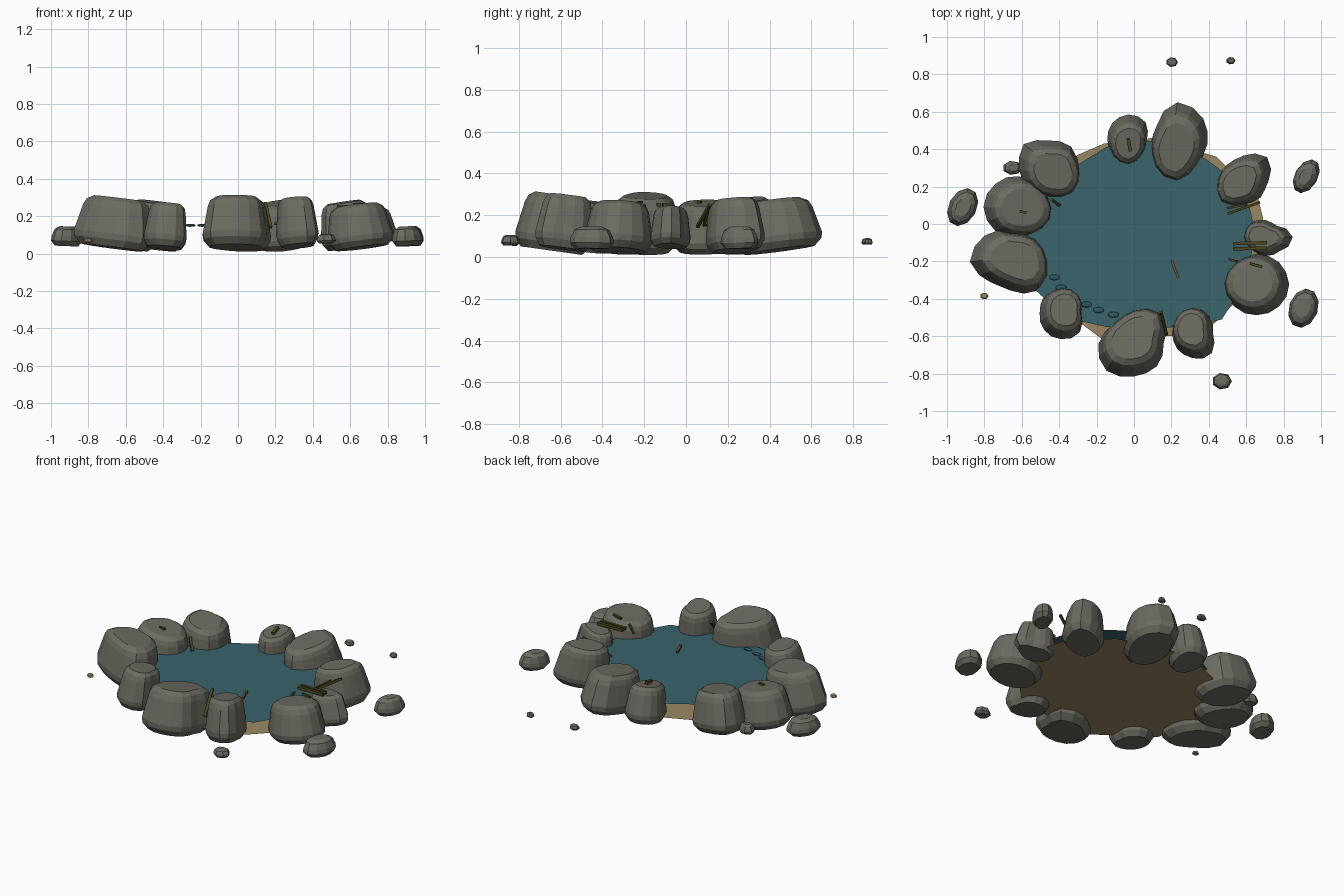
import bpy, bmesh, math, random
from mathutils import Vector, Matrix

if "Cube" in bpy.data.objects:
    bpy.data.objects.remove(bpy.data.objects["Cube"])

random.seed(4)


def mat(name, r, g, b):
    m = bpy.data.materials.new(name)
    m.diffuse_color = (r, g, b, 1)
    m.use_nodes = True
    m.node_tree.nodes["Principled BSDF"].inputs["Base Color"].default_value = m.diffuse_color
    return m


STONE = mat("grey_stone", 0.150, 0.148, 0.120)
WATER = mat("pond_water", 0.042, 0.125, 0.148)
SAND = mat("sand", 0.330, 0.245, 0.125)
REED = mat("olive_reed", 0.075, 0.065, 0.014)
TWIG = mat("brown_twig", 0.150, 0.085, 0.032)
RIPPLE = mat("deep_ripple", 0.030, 0.100, 0.130)


def finish(name, bm, material):
    bmesh.ops.recalc_face_normals(bm, faces=bm.faces)
    me = bpy.data.meshes.new(name)
    bm.to_mesh(me)
    bm.free()
    me.materials.append(material)
    ob = bpy.data.objects.new(name, me)
    bpy.context.collection.objects.link(ob)
    return ob


def loft(name, rings, material):
    """Closed solid through a stack of equal-length rings."""
    bm = bmesh.new()
    rows = [[bm.verts.new(p) for p in ring] for ring in rings]
    n = len(rows[0])
    for lo, hi in zip(rows, rows[1:]):
        for i in range(n):
            j = (i + 1) % n
            bm.faces.new((lo[i], lo[j], hi[j], hi[i]))
    bm.faces.new(rows[0][::-1])
    bm.faces.new(rows[-1])
    return finish(name, bm, material)


# (scale, height fraction) side profile of every stone
PROFILE = [(0.80, 0.0), (0.97, 0.14), (1.0, 0.26), (0.86, 0.80), (0.79, 0.92), (0.62, 1.0)]


def stone(name, x, y, z0, z1, outline, tilt, material=STONE, profile=PROFILE):
    """Tapered stone from an (dx, dy) outline, leaning in towards the pond."""
    out = Vector((x, y, 0)).normalized()
    turn = Matrix.Rotation(tilt, 3, Vector((0, 0, 1)).cross(-out))
    base = Vector((x, y, (z0 + z1) / 2))
    h = z1 - z0
    rings = [[base + turn @ Vector((dx * s, dy * s, (f - 0.5) * h)) for dx, dy in outline]
             for s, f in profile]
    return loft(name, rings, material)


def boulder(name, x, y, z1, radii, z0=0.03):
    """Radii are read every 45 degrees, with in-between points added."""
    pts = []
    n = len(radii)
    for i in range(n):
        a, b, c, d = (radii[(i + k) % n] for k in (-1, 0, 1, 2))
        mid = (9 * (b + c) - a - d) / 16
        for t, r in ((i, b), (i + 0.5, mid)):
            r *= random.uniform(0.99, 1.03)
            ang = t * math.tau / n
            pts.append((r * math.cos(ang), r * math.sin(ang)))
    stone(name, x, y, z0, z1, pts, math.radians(8))


# Ring of boulders around the pond
boulder("boulder_back", -.03, .445, .255, (.10, .13, .135, .12, .11, .12, .135, .11))
boulder("boulder_back_right", .23, .42, .27, (.155, .19, .225, .15, .14, .17, .20, .155))
boulder("boulder_right_upper", .58, .23, .275, (.13, .175, .13, .12, .14, .165, .13, .125))
boulder("boulder_right_small", .70, -.07, .235, (.145, .085, .09, .11, .12, .10, .10, .105), .05)
boulder("boulder_right_lower", .65, -.32, .26, (.17, .17, .16, .165, .18, .17, .16, .165))
boulder("boulder_front_right", .31, -.58, .295, (.11, .13, .14, .12, .11, .115, .13, .145), .04)
boulder("boulder_front", 0, -.63, .30, (.16, .22, .18, .15, .19, .21, .175, .175))
boulder("boulder_front_left", -.385, -.47, .265, (.11, .135, .135, .125, .115, .13, .14, .14))
boulder("boulder_left_lower", -.65, -.20, .295, (.20, .18, .16, .20, .215, .15, .15, .21))
boulder("boulder_left_upper", -.61, .09, .26, (.18, .16, .16, .175, .185, .175, .155, .175))
boulder("boulder_back_left", -.45, .29, .275, (.165, .165, .15, .185, .155, .15, .15, .18))

# Loose stones and pebbles: x, y, rx, ry, turn, z0, z1
PEBBLE = [(0.75, 0.0), (1.0, 0.25), (0.97, 0.5), (0.8, 0.85), (0.5, 1.0)]
LOOSE = [
    (-.915, .09, .075, .108, -28, .04, .145),
    (-.65, .30, .052, .038, 0, .05, .11),
    (.92, .255, .062, .098, -30, .04, .145),
    (.905, -.45, .078, .108, -20, .04, .145),
    (.47, -.84, .053, .045, 0, .055, .105),
    (.203, .865, .032, .026, 0, .06, .09),
    (.517, .873, .025, .020, 0, .06, .088),
    (-.80, -.385, .022, .018, 0, .06, .08),
]
for k, (x, y, rx, ry, deg, z0, z1) in enumerate(LOOSE):
    spin = Matrix.Rotation(math.radians(deg), 2)
    n = 10 if rx > .06 else 7
    pts = [spin @ Vector((rx * math.cos(i * math.tau / n), ry * math.sin(i * math.tau / n)))
           for i in range(n)]
    stone(f"loose_stone_{k + 1}", x, y, z0, z1, pts, 0.04, SAND if k == 7 else STONE, PEBBLE)


# Water surface and the sand bed beneath it
def sheet(name, z, outline, material):
    bm = bmesh.new()
    face = bm.faces.new([bm.verts.new((x, y, z)) for x, y in outline])
    ob = finish(name, bm, material)
    if ob.data.polygons[0].normal.z < 0:
        ob.data.flip_normals()


sheet("water", .147, [
    (-.55, .05), (-.45, .22), (-.28, .33), (-.15, .41), (0, .45), (.12, .44), (.38, .35),
    (.45, .30), (.56, .20), (.62, .08), (.65, -.05), (.60, -.30), (.47, -.51), (.35, -.54),
    (.10, -.56), (-.15, -.55), (-.28, -.52), (-.42, -.45), (-.52, -.36), (-.58, -.15)], WATER)
sheet("sand_bed", .065, [
    (-.60, 0), (-.42, .28), (-.30, .37), (-.16, .43), (.10, .46), (.44, .36), (.55, .25),
    (.66, .15), (.69, .03), (.66, -.30), (.43, -.53), (.35, -.60), (.10, -.60), (-.15, -.63),
    (-.30, -.52), (-.50, -.38)], SAND)

# Small flat ripples near the front left shore
for k, (x, y) in enumerate([(-.425, -.285), (-.39, -.34), (-.255, -.43), (-.19, -.46), (-.11, -.485)]):
    bm = bmesh.new()
    bmesh.ops.create_uvsphere(bm, u_segments=12, v_segments=6, radius=1,
                              matrix=Matrix.Translation((x, y, .151)) @ Matrix.Diagonal((.029, .016, .008, 1)))
    finish(f"ripple_{k + 1}", bm, RIPPLE)


# Reeds and twigs: thin bars between two points
def bar(name, a, b, width, material):
    a, b = Vector(a), Vector(b)
    d = b - a
    bm = bmesh.new()
    bmesh.ops.create_cube(bm, size=1, matrix=Matrix.Translation((a + b) / 2)
                          @ d.to_track_quat('Z', 'Y').to_matrix().to_4x4()
                          @ Matrix.Diagonal((width, width, d.length, 1)))
    finish(name, bm, material)


REEDS = [
    ((.50, .055, .145), (.67, .115, .25), .014),
    ((.50, .085, .15), (.60, .105, .22), .012),
    ((.53, -.105, .25), (.71, -.10, .25), .018),
    ((.53, -.132, .25), (.71, -.130, .25), .018),
    ((.51, -.19, .20), (.55, -.20, .25), .012),
    ((.62, -.212, .262), (.685, -.23, .262), .014),
    ((.175, -.59, .14), (.145, -.47, .27), .016),
    ((-.03, .455, .268), (-.02, .39, .255), .018),
    ((-.44, .13, .22), (-.40, .10, .15), .016),
    ((-.615, .07, .262), (-.575, .06, .262), .014),
]
for k, (a, b, w) in enumerate(REEDS):
    bar(f"reed_{k + 1}", a, b, w, REED)
bar("floating_twig_a", (.202, -.195, .16), (.217, -.24, .165), .014, TWIG)
bar("floating_twig_b", (.215, -.235, .165), (.237, -.285, .16), .014, TWIG)
